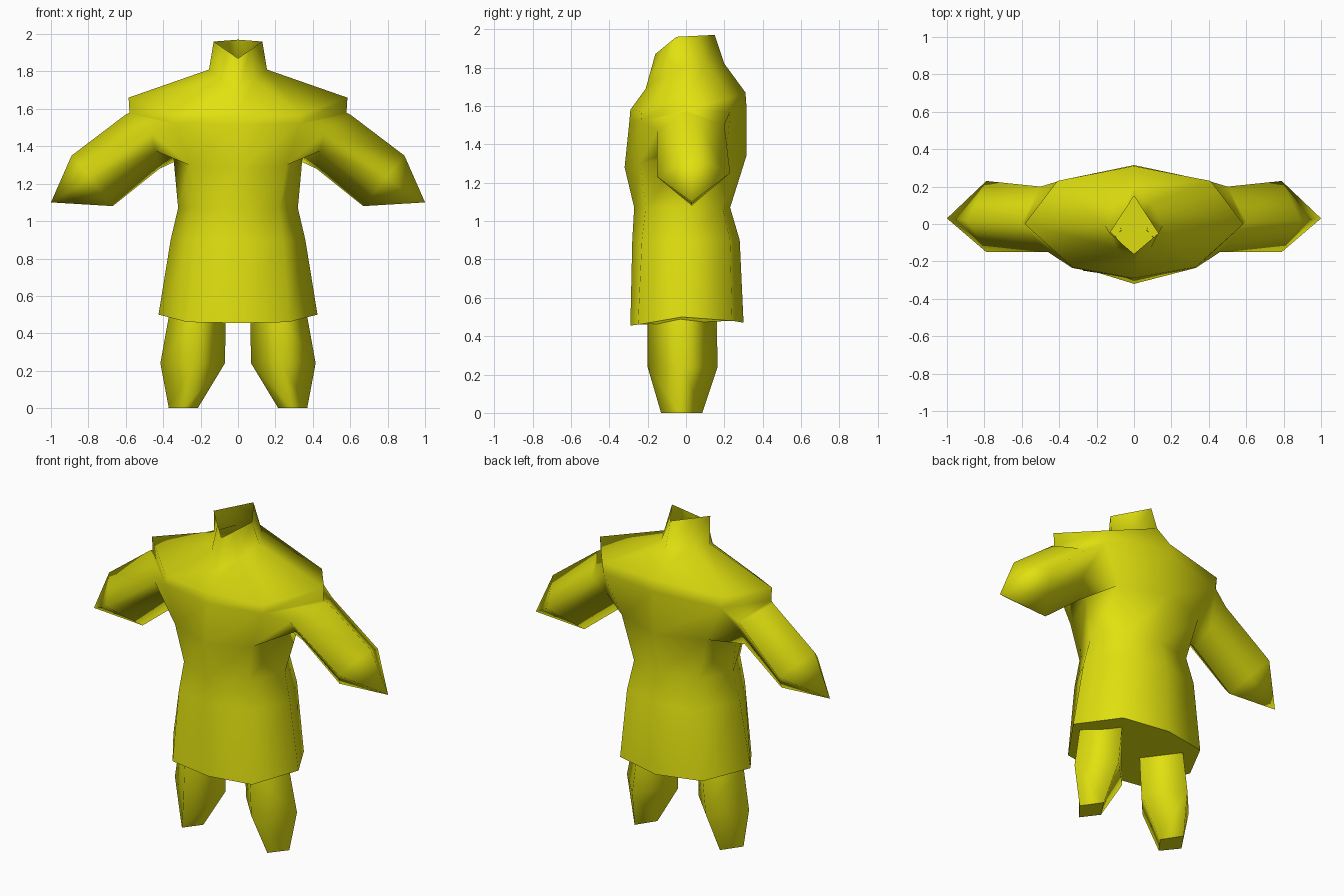
import bpy, bmesh

if "Cube" in bpy.data.objects:
    bpy.data.objects.remove(bpy.data.objects["Cube"])

yellow = bpy.data.materials.new("yellow cloth")
yellow.diffuse_color = (0.75, 0.75, 0.005, 1)
yellow.use_nodes = True
yellow.node_tree.nodes["Principled BSDF"].inputs["Base Color"].default_value = yellow.diffuse_color


def bridge(bm, a, b, skip=()):
    """Join two closed vertex loops with quads, leaving out skipped spans."""
    n = len(a)
    for i in range(n):
        if i not in skip:
            j = (i + 1) % n
            bm.faces.new((a[i], a[j], b[j], b[i]))


def cap(bm, loop):
    """Close a loop with a flat, sharp-edged face."""
    for e in bm.faces.new(loop).edges:
        e.smooth = False


def add_ring(bm, pts):
    return [bm.verts.new(p) for p in pts]


def finish(bm, name):
    bmesh.ops.recalc_face_normals(bm, faces=bm.faces)
    for f in bm.faces:
        f.smooth = True
    me = bpy.data.meshes.new(name)
    bm.to_mesh(me)
    bm.free()
    me.materials.append(yellow)
    ob = bpy.data.objects.new(name, me)
    bpy.context.collection.objects.link(ob)
    return ob


def mirror_x(pts):
    return [(-x, y, z) for x, y, z in pts]


def full(half):
    """Complete a front-to-back half ring on the other side."""
    return half + mirror_x(half[-2:0:-1])


def mid(a, b):
    return tuple((p + q) / 2 for p, q in zip(a, b))


def sleeve_ring(top, back, bottom, front):
    """Diamond section with extra points halfway along its lower edges."""
    return [top, back, mid(back, bottom), bottom, mid(bottom, front), front]


# Tunic: front, front corner, side, back corner, back for each level
tunic = [
    [(0, -.29, .455), (.27, -.25, .46), (.425, -.02, .5), (.28, .24, .48), (0, .30, .47)],
    [(0, -.28, .9), (.24, -.23, .9), (.36, -.01, .9), (.24, .23, .9), (0, .28, .9)],
    [(0, -.27, 1.07), (.22, -.21, 1.07), (.32, 0, 1.07), (.22, .19, 1.07), (0, .23, 1.07)],
    [(0, -.32, 1.28), (.26, -.24, 1.3), (.345, 0, 1.34), (.29, .21, 1.34), (0, .315, 1.34)],
    [(0, -.295, 1.52), (.33, -.235, 1.52), (.58, 0, 1.58), (.40, .23, 1.57), (0, .315, 1.6)],
    [(0, -.29, 1.58), (.33, -.23, 1.57), (.585, 0, 1.66), (.41, .23, 1.64), (0, .31, 1.67)],
    [(0, -.21, 1.69), (.09, -.13, 1.75), (.155, -.01, 1.81), (.09, .11, 1.82), (0, .20, 1.82)],
    [(0, -.16, 1.87), (.065, -.105, 1.915), (.13, -.05, 1.96), (.065, .05, 1.965), (0, .15, 1.97)],
]
bm = bmesh.new()
rings = [add_ring(bm, full(r)) for r in tunic]
for k in range(len(rings) - 1):
    bridge(bm, rings[k], rings[k + 1], skip=(1, 2, 5, 6) if k == 3 else ())
cap(bm, rings[0])

# Sleeves: grown out of the armholes left in the tunic sides
upper = sleeve_ring((.60, .01, 1.57), (.50, .20, 1.50), (.42, .03, 1.28), (.46, -.15, 1.47))
cuff = sleeve_ring((.89, .02, 1.35), (.79, .23, 1.25), (.67, .03, 1.08), (.79, -.15, 1.23))
tip = [(1.0, .03, 1.10)]
chest, lip = rings[3], rings[4]
for flip, (f, s, b) in ((False, (1, 2, 3)), (True, (7, 6, 5))):
    side = mirror_x if flip else list
    hole = [lip[s], lip[b], chest[b], chest[s], chest[f], lip[f]]
    up, end = add_ring(bm, side(upper)), add_ring(bm, side(cuff))
    bridge(bm, hole, up)
    bridge(bm, up, end)
    point = bm.verts.new(side(tip)[0])
    for i in range(6):
        bm.faces.new((end[i], end[(i + 1) % 6], point))
finish(bm, "tunic_with_sleeves")

# Trouser legs: diamond section tapering to small flat ends
leg = [
    [(.065, -.03, .49), (.22, -.20, .49), (.37, -.03, .49), (.22, .16, .49)],
    [(.07, -.02, .24), (.23, -.20, .24), (.415, -.02, .24), (.25, .165, .24)],
    [(.215, -.03, 0), (.29, -.13, 0), (.37, -.03, 0), (.29, .085, 0)],
]
bm = bmesh.new()
rings = [add_ring(bm, r) for r in leg]
for a, b in zip(rings, rings[1:]):
    bridge(bm, a, b)
cap(bm, rings[-1])
finish(bm, "trouser_legs").modifiers.new("mirror", 'MIRROR')
